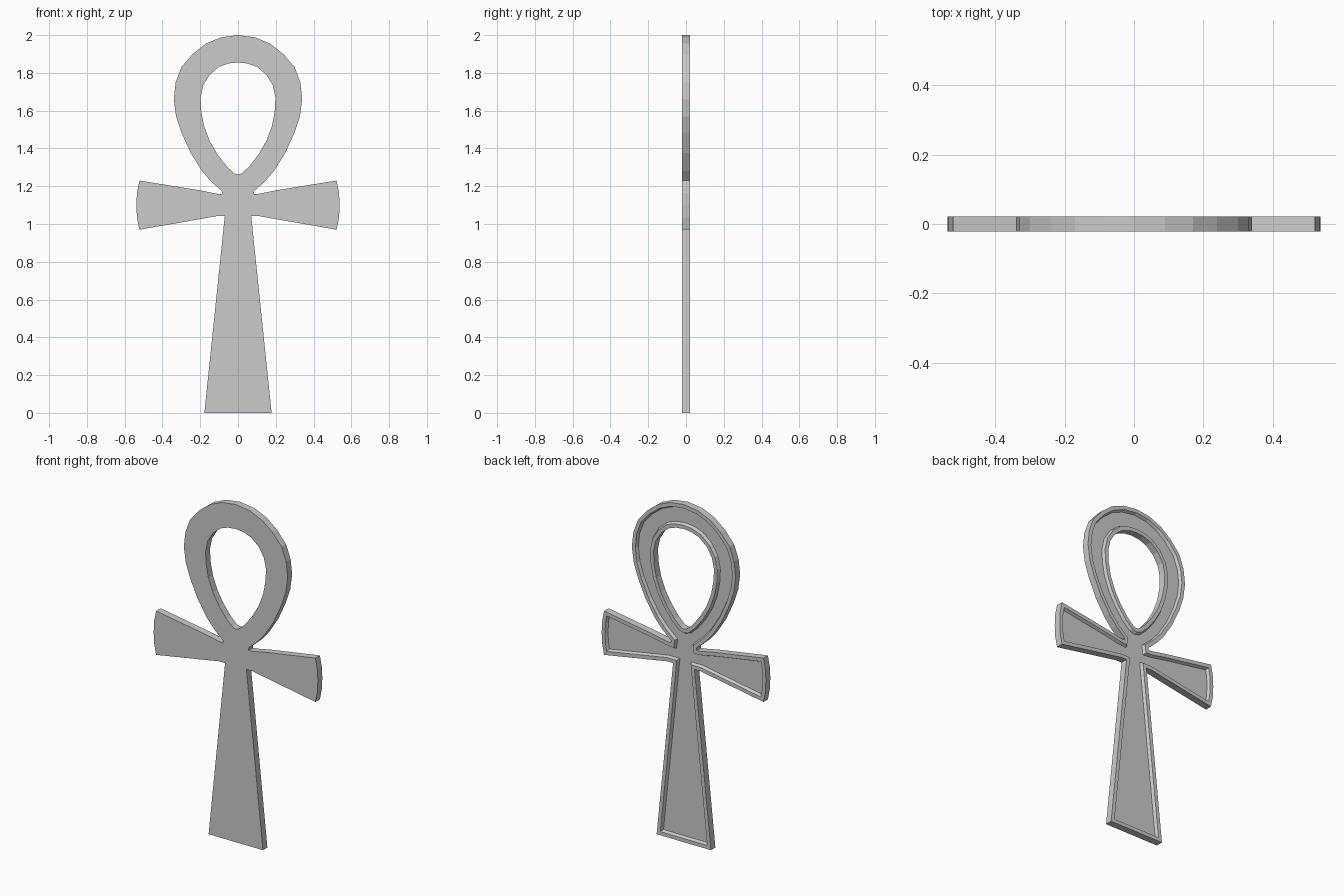
import bpy, bmesh
from mathutils import Vector

if "Cube" in bpy.data.objects:
    bpy.data.objects.remove(bpy.data.objects["Cube"])

FRONT, BACK, FLOOR = -0.021, 0.021, 0.004   # y of front face, rim top, recessed panel
RIM, WALL = 0.022, 0.03                      # inset of rim inner edge, foot of the wall

# Right half of the outer outline, top to bottom (x, z)
outer_half = [(0, 2.0), (.09, 1.988), (.17, 1.955), (.24, 1.9), (.3, 1.83), (.33, 1.75),
              (.34, 1.66), (.328, 1.57), (.3, 1.485), (.25, 1.375), (.19, 1.28), (.14, 1.222),
              (.083, 1.172), (.085, 1.158), (.11, 1.16), (.2, 1.178), (.522, 1.23),
              (.535, 1.165), (.538, 1.1), (.535, 1.035), (.522, .97), (.2, 1.026),
              (.11, 1.042), (.07, 1.042), (.178, 0)]
# Right half of the loop opening
hole_half = [(0, 1.855), (.05, 1.85), (.1, 1.832), (.15, 1.79), (.184, 1.735), (.198, 1.67),
             (.195, 1.6), (.18, 1.52), (.15, 1.44), (.11, 1.37), (.06, 1.305), (.02, 1.268),
             (0, 1.262)]


def mirrored(half):
    """Closed clockwise outline from its right half."""
    return [Vector(p) for p in half] + [Vector((-x, z)) for x, z in reversed(half) if x > 0]


def offset(loop, d):
    """Move a clockwise outline to its inside by d (outside if d is negative)."""
    result = []
    for i, p in enumerate(loop):
        a = (p - loop[i - 1]).normalized()
        b = (loop[(i + 1) % len(loop)] - p).normalized()
        na, nb = Vector((a.y, -a.x)), Vector((b.y, -b.x))
        m = (na + nb).normalized()
        result.append(p + m * d / max(m.dot(na), 0.45))
    return result


bm = bmesh.new()


def ring(loop, y):
    return [bm.verts.new((p.x, y, p.y)) for p in loop]


def bridge(a, b):
    for i in range(len(a)):
        j = (i + 1) % len(a)
        bm.faces.new((a[i], a[j], b[j], b[i]))


def fill(*rings):
    edges = []
    for r in rings:
        for i in range(len(r)):
            a, b = r[i - 1], r[i]
            edges.append(bm.edges.get((a, b)) or bm.edges.new((a, b)))
    bmesh.ops.triangle_fill(bm, edges=edges, use_beauty=True, normal=(0, 1, 0))


# Side wall, raised rim and inner wall along both outlines
stacks = []
for half, s in ((outer_half, 1), (hole_half, -1)):
    loop = mirrored(half)
    rings = [ring(loop, FRONT), ring(loop, BACK),
             ring(offset(loop, s * RIM), BACK), ring(offset(loop, s * WALL), FLOOR)]
    for a, b in zip(rings, rings[1:]):
        bridge(a, b)
    stacks.append(rings)

# Flat front and recessed back panel
fill(stacks[0][0], stacks[1][0])
fill(stacks[0][3], stacks[1][3])
bmesh.ops.recalc_face_normals(bm, faces=bm.faces)
bmesh.ops.dissolve_limit(bm, angle_limit=0.001, verts=[],
                         edges=[e for e in bm.edges if e.is_manifold])

mesh = bpy.data.meshes.new("looped_cross")
bm.to_mesh(mesh)
bm.free()
bpy.context.collection.objects.link(bpy.data.objects.new("looped_cross", mesh))
